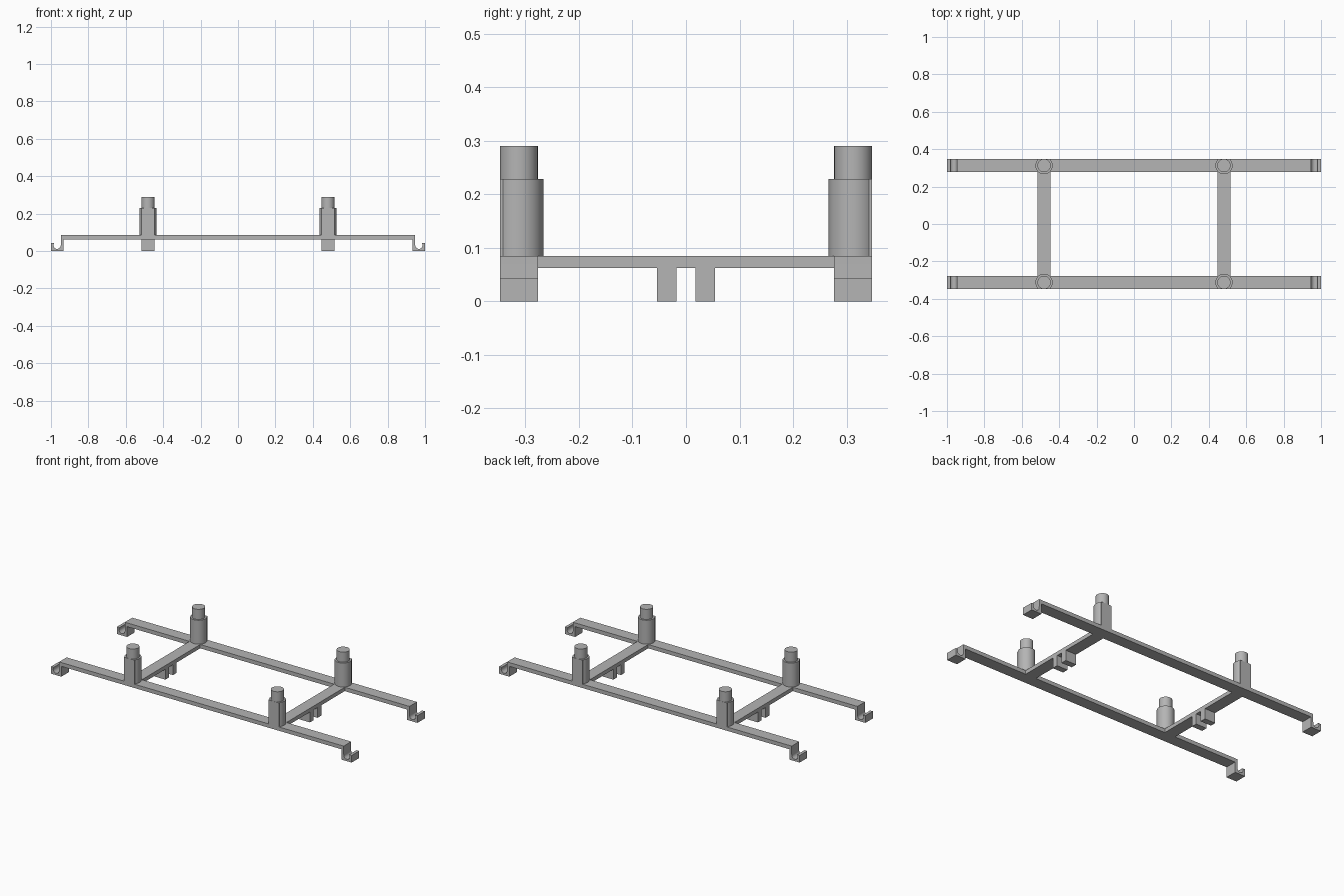
import bpy, bmesh, math
from mathutils import Vector

if "Cube" in bpy.data.objects:
    bpy.data.objects.remove(bpy.data.objects["Cube"])

grey = bpy.data.materials.new("plain grey")
grey.diffuse_color = (0.46, 0.46, 0.46, 1)
grey.use_nodes = True
grey.node_tree.nodes["Principled BSDF"].inputs["Base Color"].default_value = grey.diffuse_color

HALF = 0.0355            # half width of rails, crossbars and pins
POST_X, POST_Y = 0.481, 0.3125
Z0, Z1 = 0.062, 0.085    # underside and top of the frame


def extrude(name, outline, direction, smooth=False):
    """Solid made by sweeping a closed 3D outline along a vector."""
    bm = bmesh.new()
    face = bm.faces.new([bm.verts.new(p) for p in outline])
    res = bmesh.ops.extrude_face_region(bm, geom=[face], use_keep_orig=True)
    moved = [g for g in res["geom"] if isinstance(g, bmesh.types.BMVert)]
    bmesh.ops.translate(bm, verts=moved, vec=Vector(direction))
    bmesh.ops.recalc_face_normals(bm, faces=bm.faces)
    mesh = bpy.data.meshes.new(name)
    bm.to_mesh(mesh)
    bm.free()
    mesh.materials.append(grey)
    obj = bpy.data.objects.new(name, mesh)
    bpy.context.collection.objects.link(obj)
    if smooth:
        bpy.ops.object.select_all(action='DESELECT')
        obj.select_set(True)
        bpy.context.view_layer.objects.active = obj
        bpy.ops.object.shade_smooth_by_angle(angle=math.radians(25))
    return obj


def box(name, x0, x1, y0, y1, z0, z1):
    return extrude(name, [(x0, y0, z0), (x1, y0, z0), (x1, y1, z0), (x0, y1, z0)],
                   (0, 0, z1 - z0))


def arc(cx, cy, r, a0, a1, n):
    return [(cx + r * math.cos(a0 + (a1 - a0) * i / n),
             cy + r * math.sin(a0 + (a1 - a0) * i / n)) for i in range(n + 1)]


# Rail profile: flat bar, drop leg and rounded snap hook at each end
hx, hz, hr, lip = 0.967, 0.031, 0.0195, 0.043
tip = math.asin((lip - hz) / hr)
half = [(0.947, Z1)]
half += arc(hx, hz, hr, math.pi - 0.1, 2 * math.pi + tip, 20)
half += [(1.0, lip), (1.0, 0), (0.932, 0), (0.932, Z0)]
half.insert(1, (0.947, lip))
profile = half + [(-x, z) for x, z in reversed(half)]

# Post outline: round inside, flat on the outer side
R = 0.046
a = math.acos(0.035 / R)
post = arc(0, 0, R, -a, math.pi + a, 40) + [(-0.035, -HALF), (0.035, -HALF)]
pin = arc(0, 0, HALF, 0, 2 * math.pi, 48)[:-1]

for s, side in ((-1, "front"), (1, "back")):
    extrude(side + "_rail", [(x, s * POST_Y - HALF, z) for x, z in profile],
            (0, 2 * HALF, 0), True)
    for sx, end in ((-1, "left"), (1, "right")):
        tag = f"{side}_{end}"
        px, py = sx * POST_X, s * POST_Y
        extrude(tag + "_post", [(px + x, py - s * y, Z1) for x, y in post],
                (0, 0, 0.229 - Z1), True)
        extrude(tag + "_pin", [(px + x, py + y, 0.229) for x, y in pin],
                (0, 0, 0.061), True)
        # Short foot under the crossbar
        box(tag + "_foot", px - HALF, px + HALF,
            s * 0.036 - 0.0178, s * 0.036 + 0.0178, 0, Z0)

# Crossbars joining the two rails
for sx, end in ((-1, "left"), (1, "right")):
    box(end + "_crossbar", sx * POST_X - HALF, sx * POST_X + HALF,
        -POST_Y + HALF, POST_Y - HALF, Z0, Z1)
